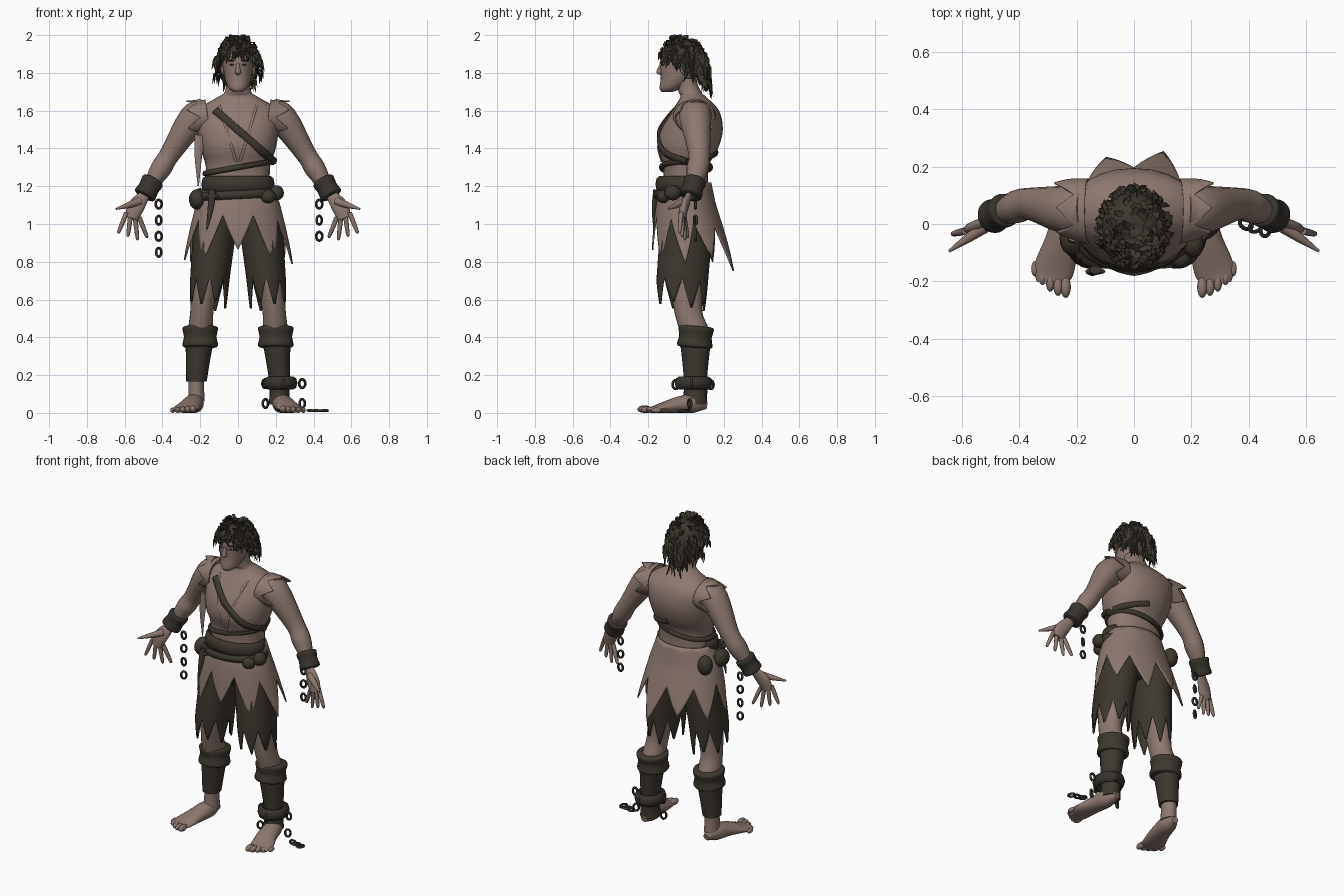
import bpy, bmesh, math, random
from mathutils import Vector, Matrix

if "Cube" in bpy.data.objects:
    bpy.data.objects.remove(bpy.data.objects["Cube"])
random.seed(4)


def material(name, *rgb):
    mat = bpy.data.materials.new(name)
    mat.use_nodes = True
    mat.diffuse_color = (*rgb, 1)
    shader = mat.node_tree.nodes["Principled BSDF"]
    shader.inputs["Base Color"].default_value = (*rgb, 1)
    shader.inputs["Roughness"].default_value = 0.8
    return mat


SKIN = material("tan skin and linen", .27, .19, .16)
DARK = material("dark hair and leather", .046, .038, .027)
IRON = material("dark iron", .038, .033, .026)


def finish(name, bm, mat):
    bmesh.ops.recalc_face_normals(bm, faces=bm.faces)
    mesh = bpy.data.meshes.new(name)
    bm.to_mesh(mesh)
    bm.free()
    mesh.materials.append(mat)
    mesh.polygons.foreach_set("use_smooth", [True] * len(mesh.polygons))
    mesh.set_sharp_from_angle(angle=math.radians(45))
    part = bpy.data.objects.new(name, mesh)
    bpy.context.collection.objects.link(part)
    return part


def skin_rings(bm, rings, caps=True, closed=False):
    rows = [[bm.verts.new(point) for point in ring] for ring in rings]
    count = len(rows[0])
    following = rows[1:] + rows[:1] if closed else rows[1:]
    for low, high in zip(rows, following):
        for i in range(count):
            j = (i + 1) % count
            bm.faces.new((low[i], low[j], high[j], high[i]))
    if caps:
        bm.faces.new(rows[0])
        bm.faces.new(rows[-1])


def smooth_path(points, steps=4):
    points = [points[0] * 2 - points[1], *points, points[-1] * 2 - points[-2]]
    path = []
    for a, b, c, d in zip(points, points[1:], points[2:], points[3:]):
        for step in range(steps):
            t = step / steps
            bend = a * 2 - b * 5 + c * 4 - d
            path.append(b + ((c - a) * t + bend * t ** 2 + (b * 3 - a - c * 3 + d) * t ** 3) / 2)
    return path + [points[-2]]


def tube(name, points, mat, ref=(0, 1, 0), axis=None, sides=16, depth=1, power=1):
    """Sweep ellipses along points of x, y, z, radius and an optional depth radius."""
    full = [Vector(p if len(p) == 5 else (*p, p[3] * depth)) for p in points]
    path = smooth_path(full)
    rings = []
    for i, spot in enumerate(path):
        ahead, behind = path[min(i + 1, len(path) - 1)], path[max(i - 1, 0)]
        along = Vector(axis or (ahead - behind)[:3]).normalized()
        across = Vector(ref).cross(along).normalized()
        up = along.cross(across)
        ring = []
        for j in range(sides):
            turn = math.tau * j / sides
            u, v = [math.copysign(abs(q) ** power, q) for q in (math.cos(turn), math.sin(turn))]
            ring.append(Vector(spot[:3]) + across * u * spot[3] + up * v * spot[4])
        rings.append(ring)
    bm = bmesh.new()
    skin_rings(bm, rings)
    return finish(name, bm, mat)


def column(name, points, mat, **options):
    return tube(name, points, mat, axis=(0, 0, 1), sides=24, **options)


def cuff(name, start, end, radius, mat):
    """Thick rounded sleeve with raised rims."""
    start, end = Vector(start), Vector(end)
    shape = zip((0, .1, .5, .9, 1), (.8, 1, .92, 1, .8))
    return tube(name, [(*start.lerp(end, t), radius * size) for t, size in shape], mat, sides=24)


def section(rings, z):
    for a, b in zip(rings, rings[1:]):
        if min(a[2], b[2]) <= z <= max(a[2], b[2]):
            return Vector(a).lerp(Vector(b), (z - a[2]) / (b[2] - a[2]))
    return Vector(max(rings[0], rings[-1], key=lambda ring: -abs(ring[2] - z)))


def cloth(name, rings, front, back, jag, teeth, mat, matrix=Matrix()):
    """Hanging sheet whose hem runs from front to back height in torn teeth."""
    columns, rows = 72, 12
    cuts = [jag * random.uniform(.65, 1) for tooth in range(teeth)]
    grid = [[] for row in range(rows + 1)]
    for i in range(columns):
        turn = math.tau * i / columns - math.pi
        tooth, part = divmod(i * teeth / columns, 1)
        hem = front + (back - front) * (1 - math.cos(turn)) / 2 - cuts[int(tooth)] * (1 - abs(2 * part - 1))
        for row in range(rows + 1):
            z = rings[0][2] + (hem - rings[0][2]) * row / rows
            x, y, _, wide, deep = section(rings, z)
            grid[row].append((x + wide * math.sin(turn), y - deep * math.cos(turn), z))
    bm = bmesh.new()
    skin_rings(bm, grid, caps=False)
    bm.transform(matrix)
    sheet = finish(name, bm, mat)
    solid = sheet.modifiers.new("thickness", "SOLIDIFY")
    solid.thickness, solid.offset = .008, 0
    return sheet


def band(name, centre, wide, deep, height, thick, mat, slope=0, steps=40):
    """Rounded belt around an ellipse, rising toward +x by slope."""
    rings = []
    for i in range(steps):
        turn = math.tau * i / steps
        ring = []
        for j in range(8):
            roll = math.tau * j / 8
            out, lift = thick * math.cos(roll), height / 2 * math.sin(roll)
            x, y = (wide + out) * math.cos(turn), (deep + out) * math.sin(turn)
            ring.append(Vector(centre) + Vector((x, y, lift + slope * x)))
        rings.append(ring)
    bm = bmesh.new()
    skin_rings(bm, rings, caps=False, closed=True)
    return finish(name, bm, mat)


def blob(name, centre, size, mat):
    bm = bmesh.new()
    place = Matrix.Translation(centre) @ Matrix.Diagonal((*size, 1))
    bmesh.ops.create_uvsphere(bm, u_segments=16, v_segments=10, radius=1, matrix=place)
    return finish(name, bm, mat)


def chain_link(name, centre, turn, tilt=0):
    ring = band(name, (0, 0, 0), .016, .023, .014, .007, IRON, steps=16)
    upright = Matrix.Rotation(math.pi / 2 - tilt, 4, "X")
    ring.data.transform(Matrix.Translation(centre) @ Matrix.Rotation(turn, 4, "Z") @ upright)


def mirror(part):
    twin = part.copy()
    twin.data = part.data.copy()
    twin.data.transform(Matrix.Scale(-1, 4, (1, 0, 0)))
    twin.data.flip_normals()
    twin.name = part.name.replace("left", "right")
    bpy.context.collection.objects.link(twin)


# Torso in a loose vest, with the neck
TORSO = [(0, 0, 1.12, .17, .12), (0, 0, 1.3, .17, .12), (0, .01, 1.4, .2, .16), (0, .03, 1.5, .215, .165),
         (0, .05, 1.6, .215, .125), (0, .04, 1.67, .11, .07), (0, .02, 1.7, .07, .06), (0, 0, 1.77, .06, .05)]
column("torso", TORSO, SKIN, power=.9)


def chest_line(name, start, end, width, mat, face=1):
    """Strip lying on the front (or back, face -1) of the torso between two (x, z) points."""
    points = []
    for step in range(9):
        x, z = Vector(start).lerp(Vector(end), step / 8)
        _, y, _, wide, deep = section(TORSO, z)
        points.append((x, y - face * deep * max(0, 1 - abs(x / wide) ** 2.2) ** .45, z, width))
    return tube(name, points, mat, sides=8, depth=.7)


chest_line("shoulder_strap", (-.12, 1.6), (.19, 1.33), .022, DARK)
chest_line("shoulder_strap_end", (.18, 1.34), (.02, 1.38), .018, DARK, face=-1)
mirror(chest_line("left_vest_edge", (.1, 1.63), (.01, 1.33), .007, SKIN))
band("waist_strap", (0, 0, 1.3), .175, .13, .03, .014, DARK, slope=.18)
tube("torn_vest_strip", [(-.2, -.05, 1.47, .03), (-.21, -.06, 1.36, .02), (-.21, -.06, 1.2, .003)], SKIN, depth=.4)
sideways = Matrix.Translation((.16, .045, 1.57)) @ Matrix.Rotation(math.radians(-82), 4, "Y")
mirror(cloth("left_sleeve", [(0, 0, 0, .085, .11), (0, .02, -.16, .1, .09)], -.04, -.04, .09, 6, SKIN, sideways))

# Head and face
blob("skull", (0, -.03, 1.86), (.085, .105, .11), SKIN)
column("jaw", [(0, -.1, 1.7, .025), (0, -.08, 1.72, .05), (0, -.05, 1.77, .07), (0, -.04, 1.84, .08)], SKIN, depth=1.2)
column("nose", [(0, -.13, 1.85, .008), (0, -.14, 1.82, .012), (0, -.14, 1.8, .016), (0, -.13, 1.79, .008)], SKIN)
blob("mouth", (0, -.125, 1.765), (.02, .008, .003), DARK)
mirror(blob("left_eye", (.032, -.124, 1.843), (.014, .007, .004), DARK))
mirror(blob("left_brow", (.035, -.122, 1.865), (.024, .012, .005), DARK))
mirror(blob("left_ear", (.08, -.01, 1.82), (.012, .02, .03), SKIN))

# Shaggy hair: ragged cap covered in loose locks
dome = [math.radians(angle) for angle in range(1, 92, 18)]
CAP = [(0, -.015, 1.85 + .13 * math.cos(a), .112 * math.sin(a), .125 * math.sin(a)) for a in dome]
CAP.append((0, .01, 1.69, .09, .1))
cloth("hair_cap", CAP, 1.92, 1.75, .05, 18, DARK)
locks = bmesh.new()
for i in range(220):
    turn = random.uniform(-math.pi, math.pi)
    out = Vector((math.sin(turn), -math.cos(turn), 0))
    z = random.uniform(1.83 + .08 * math.cos(turn), 1.977)
    _, y, _, wide, deep = section(CAP, z)
    root = Vector((wide * out.x, y + deep * out.y, z)) - out * .01
    side = Vector((-out.y, out.x, 0))
    sway = side * random.uniform(-.02, .02)
    length = .07 - .025 * math.cos(turn)
    crown = max(0, z - 1.92) * .8
    middle = root + out * .024 + sway + Vector((0, 0, crown - length * .3))
    tip = root + out * random.uniform(.02, .04) + sway * 2 + Vector((0, 0, crown - length))
    widths = ((root, .012), (middle, .012), (tip, .001))
    skin_rings(locks, [[p + side * w, p + out * w, p - side * w] for p, w in widths])
finish("hair_locks", locks, DARK)

# Arms, hands and wrist shackles with broken chains
mirror(tube("left_arm", [(.17, .05, 1.59, .08), (.24, .05, 1.55, .08), (.36, .07, 1.37, .054),
                         (.41, .06, 1.29, .055), (.46, .04, 1.21, .038), (.5, .02, 1.15, .028)], SKIN, depth=1.05))
mirror(tube("left_palm", [(.49, .02, 1.16, .028), (.54, -.01, 1.09, .044), (.565, -.02, 1.03, .035)], SKIN, depth=.55))
for i in range(4):
    base = Vector((.59 - .022 * i, -.025 + .005 * i, 1.06 - .008 * i))
    reach = Vector((.045 - .03 * i, .01 * i - .01, -.11 - .01 * (i % 3)))
    shape = zip((0, .5, .9, 1), (.013, .012, .009, .003))
    mirror(tube(f"left_finger_{i}", [(*(base + reach * t), size) for t, size in shape], SKIN, sides=8))
mirror(tube("left_thumb", [(.52, -.01, 1.12, .022), (.58, -.05, 1.1, .016), (.645, -.095, 1.08, .005)], SKIN))
mirror(cuff("left_wrist_shackle", (.447, .05, 1.235), (.497, .024, 1.147), .06, IRON))
for x, links in ((-.42, 4), (.43, 3)):
    for i in range(links):
        chain_link("wrist_chain_link", (x, .05, 1.105 - .085 * i), i % 2 / 2)

# Ragged trousers and the skirt of the tunic
column("pelvis", [(0, 0, 1.15, .16), (0, 0, 1.03, .18), (0, 0, .94, .09)], DARK, depth=.7)
mirror(cloth("left_trouser", [(.1, 0, 1.12, .1, .12), (.125, 0, .95, .11, .135), (.15, -.02, .7, .1, .133),
                              (.16, -.02, .5, .095, .12)], .72, .7, .19, 8, DARK))
cloth("tunic_skirt", [(0, 0, 1.22, .175, .13), (0, 0, 1.1, .22, .155), (0, .01, 1, .245, .178),
                      (0, .04, .75, .3, .225)], 1.05, .98, .25, 9, SKIN)

# Belts sinking under the tunic at the back, pouches and sheathed dagger
band("wide_belt", (0, -.028, 1.21), .172, .112, .09, .022, DARK)
band("sagging_belt", (0, -.028, 1.155), .2, .125, .045, .016, DARK, slope=.05)
blob("right_pouch", (-.215, -.05, 1.13), (.045, .06, .055), DARK)
blob("right_back_pouch", (-.2, .09, 1.13), (.045, .045, .06), DARK)
blob("left_pouch", (.205, -.07, 1.165), (.038, .045, .04), DARK)
blob("left_front_pouch", (.16, -.12, 1.145), (.04, .035, .035), DARK)
tube("dagger_sheath", [(-.135, -.16, 1.18, .02), (-.145, -.17, 1.08, .016), (-.165, -.17, .97, .004)], DARK, depth=.7)
blob("dagger_guard", (-.135, -.165, 1.145), (.035, .012, .012), DARK)

# Legs and bare feet
mirror(column("left_leg", [(.16, 0, .8, .085), (.19, .01, .55, .062), (.2, .045, .42, .065), (.22, .05, .2, .042),
                           (.22, .05, .06, .044)], SKIN, depth=1.2))
mirror(tube("left_foot", [(.22, .11, .04, .02, .02), (.23, .04, .05, .05, .05), (.25, -.06, .04, .06, .04),
                          (.28, -.16, .02, .07, .02), (.29, -.21, .015, .05, .012)], SKIN, ref=(0, 0, 1)))
for i in range(5):
    size = .02 - .0015 * i
    mirror(blob(f"left_toe_{i}", (.238 + .027 * i, .004 * i * i - .22, size), (size * .9, size * 1.9, size), SKIN))

# Leather gaiters with folded cuffs
mirror(column("left_gaiter", [(.2, .05, .42, .08), (.21, .05, .3, .066), (.22, .05, .165, .054)], DARK, depth=1.1))
mirror(cuff("left_gaiter_cuff", (.2, .055, .46), (.2, .045, .345), .094, DARK))

# Left ankle wrap, shackle and scattered chain
column("left_ankle_wrap", [(.22, .05, .18, .055), (.22, .05, .1, .052), (.22, .04, .045, .06)], DARK, depth=1.2)
band("left_ankle_shackle", (.225, .04, .158), .066, .076, .07, .024, IRON)
for x in (.145, .34):
    chain_link("ankle_side_link", (x, .03, .155), 0)
    chain_link("ankle_hanging_link", (x, .02, .05), .5)
for y in (-.055, .13):
    chain_link("ankle_shackle_link", (.24, y, .15), math.pi / 2)
for i in range(3):
    chain_link("fallen_chain_link", (.39 + .034 * i, -.01 * i, .012), 1 + i, 1.5)
